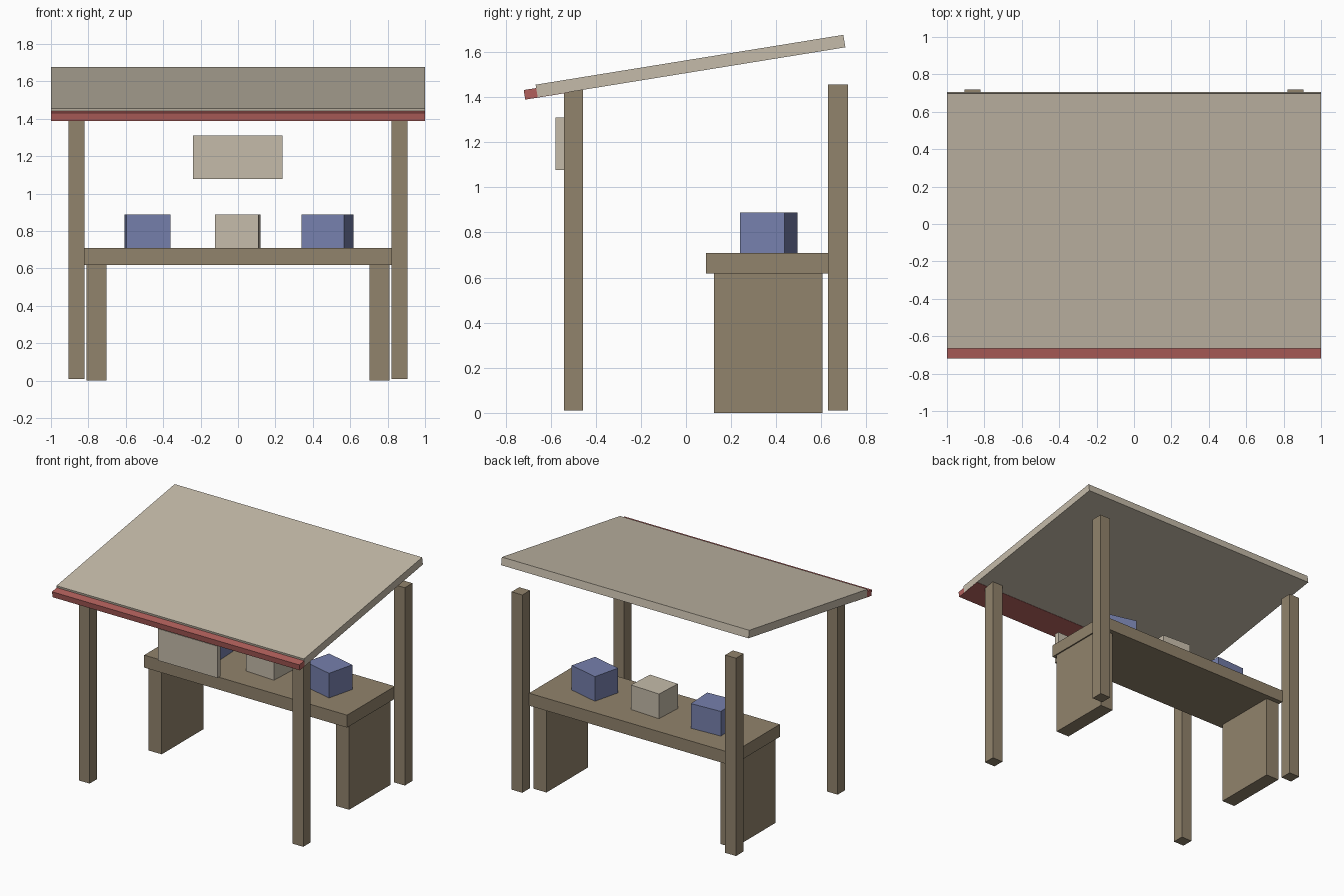
import bpy
import math
from mathutils import Matrix

if "Cube" in bpy.data.objects:
    bpy.data.objects.remove(bpy.data.objects["Cube"])


def material(name, rgb):
    m = bpy.data.materials.new(name)
    m.diffuse_color = (*rgb, 1.0)
    m.use_nodes = True
    m.node_tree.nodes["Principled BSDF"].inputs["Base Color"].default_value = m.diffuse_color
    return m


WOOD = material("brown wood", (0.285, 0.227, 0.150))
BEIGE = material("beige", (0.560, 0.500, 0.402))
BLUE = material("blue", (0.180, 0.215, 0.413))
RED = material("red", (0.445, 0.118, 0.108))


def box(name, lo, hi, mat, transform=None):
    """Box between two corners, optionally placed by a matrix."""
    bpy.ops.mesh.primitive_cube_add(size=1)
    ob = bpy.context.object
    ob.name = name
    size = [b - a for a, b in zip(lo, hi)]
    centre = [(a + b) / 2 for a, b in zip(lo, hi)]
    ob.data.transform(Matrix.Translation(centre) @ Matrix.Diagonal((*size, 1)))
    if transform is not None:
        ob.matrix_world = transform
    ob.data.materials.append(mat)
    return ob


# Corner posts and table legs, one of each per side
for side, s in (("left", -1), ("right", 1)):
    x0, x1 = sorted((s * 0.82, s * 0.907))
    box(f"front_post_{side}", (x0, -0.542, 0.01), (x1, -0.456, 1.44), WOOD)
    box(f"back_post_{side}", (x0, 0.63, 0.01), (x1, 0.718, 1.455), WOOD)
    x0, x1 = sorted((s * 0.704, s * 0.811))
    box(f"table_leg_{side}", (x0, 0.125, 0.0), (x1, 0.605, 0.63), WOOD)

# Table top
box("table_top", (-0.82, 0.088, 0.617), (0.82, 0.64, 0.708), WOOD)

# Sloping roof and the red trim tucked under its front edge
slope = Matrix.Translation((0, 0.02, 1.538)) @ Matrix.Rotation(math.radians(9.2), 4, 'X')
box("roof", (-1, -0.691, -0.028), (1, 0.691, 0.028), BEIGE, slope)
box("roof_trim", (-0.9995, -0.747, -0.030), (0.9995, -0.55, 0.013), RED, slope)

# Hanging sign board
box("sign_board", (-0.241, -0.578, 1.078), (0.238, -0.54, 1.31), BEIGE)

# Goods on the table, each turned slightly
for name, x, turn, mat in (("crate_left", -0.484, 3, BLUE),
                           ("crate_middle", -0.002, -3, BEIGE),
                           ("crate_right", 0.479, -14, BLUE)):
    place = Matrix.Translation((x, 0.367, 0)) @ Matrix.Rotation(math.radians(turn), 4, 'Z')
    box(name, (-0.117, -0.102, 0.70), (0.117, 0.102, 0.888), mat, place)
